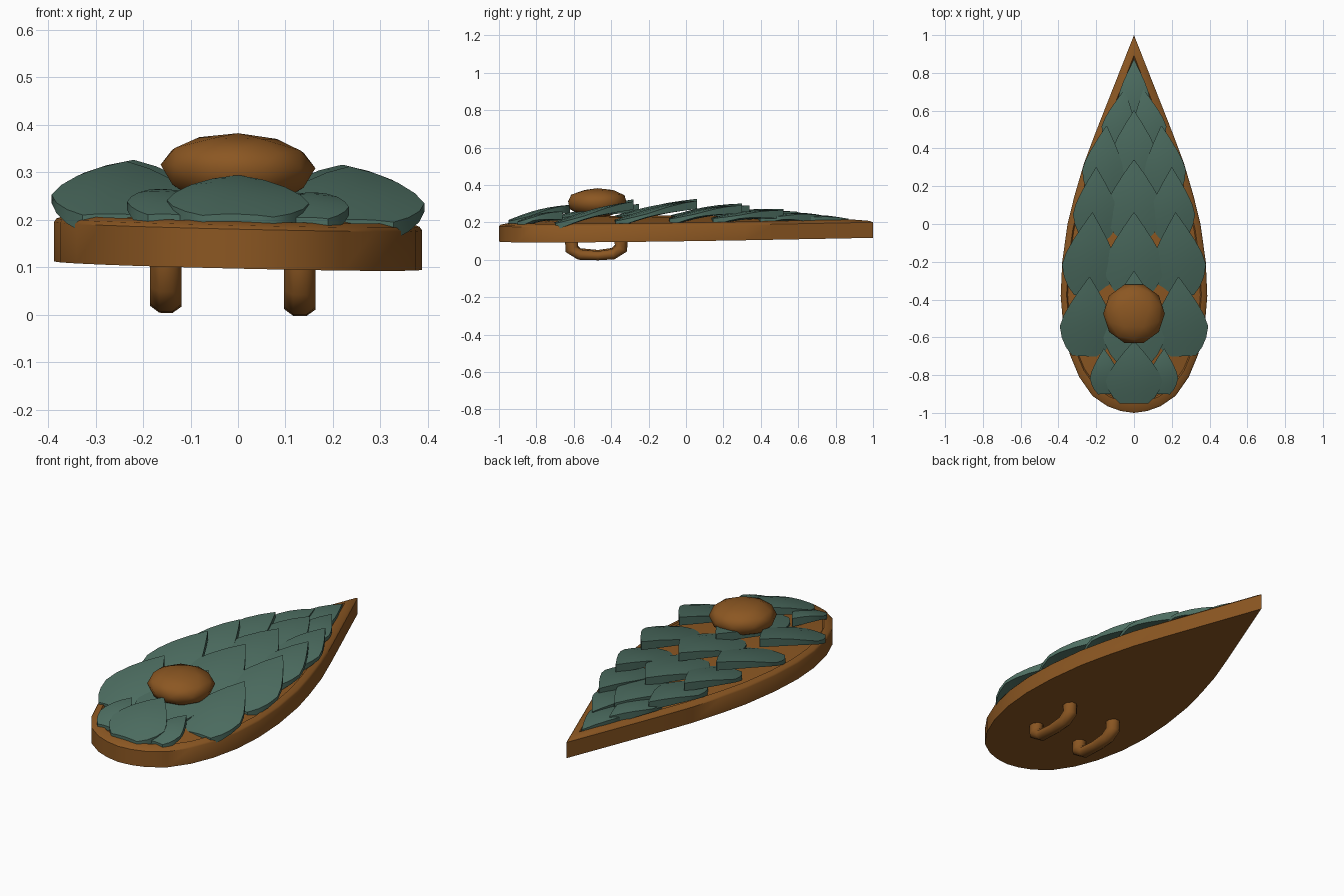
import bpy, bmesh, math
from mathutils import Vector, Matrix

if "Cube" in bpy.data.objects:
    bpy.data.objects.remove(bpy.data.objects["Cube"])


def material(name, rgb):
    m = bpy.data.materials.new(name)
    m.diffuse_color = (*rgb, 1)
    m.use_nodes = True
    m.node_tree.nodes["Principled BSDF"].inputs["Base Color"].default_value = m.diffuse_color
    return m


WOOD = material("warm brown", (0.26, 0.095, 0.016))
TEAL = material("grey teal", (0.074, 0.155, 0.12))


def finish(bm, name, mat, angle=40):
    """Lean the part slightly like the whole shield, then make the object."""
    for v in bm.verts:
        v.co.z += -0.023 * v.co.x + 0.01 * v.co.y
    bmesh.ops.recalc_face_normals(bm, faces=bm.faces)
    me = bpy.data.meshes.new(name)
    bm.to_mesh(me)
    bm.free()
    me.materials.append(mat)
    ob = bpy.data.objects.new(name, me)
    bpy.context.collection.objects.link(ob)
    bpy.ops.object.select_all(action='DESELECT')
    ob.select_set(True)
    bpy.context.view_layer.objects.active = ob
    bpy.ops.object.shade_smooth_by_angle(angle=math.radians(angle))
    return ob


def loft(bm, rings):
    rows = [[bm.verts.new(p) for p in r] for r in rings]
    n = len(rows[0])
    for a, b in zip(rows, rows[1:]):
        for i in range(n):
            j = (i + 1) % n
            bm.faces.new((a[i], a[j], b[j], b[i]))
    bm.faces.new(rows[0])
    bm.faces.new(rows[-1])


# Teardrop board with a raised rim and a domed face
half = [(0.07, -0.99), (0.14, -0.965), (0.22, -0.91), (0.29, -0.81), (0.34, -0.69),
        (0.375, -0.54), (0.388, -0.38), (0.38, -0.2), (0.352, 0.0), (0.315, 0.15),
        (0.265, 0.32), (0.205, 0.48), (0.15, 0.62), (0.075, 0.81)]
outline = [(0, -1)] + half + [(0, 1)] + [(-x, y) for x, y in reversed(half)]
profile = [(1.0, 0.107), (1.0, 0.19), (0.985, 0.198), (0.92, 0.206),
           (0.905, 0.196), (0.7, 0.213), (0.4, 0.232), (0.1, 0.238)]

bm = bmesh.new()
loft(bm, [[(x * s, -0.35 + (y + 0.35) * s, z) for x, y in outline] for s, z in profile])
finish(bm, "shield_board", WOOD)


# Leaf scales, tips lifted off the board
def dome(x, y):
    return 0.195 + 0.04 * (1 - (x / 0.38) ** 2 - ((y + 0.2) / 1.1) ** 2)


STATIONS = [(0, 0.5), (0.1, 0.74), (0.22, 0.91), (0.36, 1.0), (0.5, 0.88),
            (0.65, 0.66), (0.82, 0.36), (1.0, 0.015)]


def scale(name, tip, base, w, tip_z):
    tip, base = Vector(tip), Vector(base)
    axis = tip - base
    side = Vector((axis.y, -axis.x)).normalized()
    z0 = dome(*base) + 0.005
    rings = []
    for t, k in STATIONS:
        c = base + axis * t
        z = z0 + (tip_z - z0) * t + 0.016 * math.sin(math.pi * t)
        top, low = [], []
        for u in (-1, -0.55, 0, 0.55, 1):
            p = c + side * (u * k * w)
            drop = 0.12 * w * (u * k) ** 2
            thick = 0.044 * (1 - 0.6 * (u * k) ** 2)
            top.append((p.x, p.y, z - drop))
            low.append((p.x, p.y, z - drop - thick))
        rings.append(top + low[::-1])
    bm = bmesh.new()
    loft(bm, rings)
    finish(bm, name, TEAL, 50)


# tip y, base y, half width, tip height
centre_scales = [(-0.62, -0.95, 0.15, 0.3), (-0.25, -0.74, 0.17, 0.3),
                 (0.06, -0.38, 0.16, 0.315), (0.34, -0.08, 0.155, 0.287),
                 (0.60, 0.22, 0.125, 0.25), (0.87, 0.54, 0.085, 0.21)]
for i, (t, b, w, z) in enumerate(centre_scales):
    scale(f"centre_scale_{i + 1}", (0, t), (0, b), w, z)

side_scales = [((0.16, -0.66), (0.15, -0.9), 0.08, 0.268),
               ((0.235, -0.28), (0.255, -0.7), 0.145, 0.32),
               ((0.22, 0.06), (0.245, -0.38), 0.145, 0.32),
               ((0.2, 0.3), (0.205, -0.09), 0.12, 0.293),
               ((0.145, 0.52), (0.175, 0.14), 0.11, 0.262),
               ((0.05, 0.71), (0.1, 0.39), 0.09, 0.233)]
for i, (t, b, w, z) in enumerate(side_scales):
    for sx, label in ((1, "right"), (-1, "left")):
        scale(f"{label}_scale_{i + 1}", (sx * t[0], t[1]), (sx * b[0], b[1]), w, z)

# Flattened round boss with a low faceted crown
bm = bmesh.new()
bmesh.ops.create_icosphere(bm, subdivisions=2, radius=1)
bmesh.ops.rotate(bm, verts=bm.verts, matrix=Matrix.Rotation(math.pi / 2, 3, 'Z'))
for v in bm.verts:
    depth = 0.07 if v.co.z > 0 else 0.09
    v.co = (v.co.x * 0.163, v.co.y * 0.163 - 0.475, v.co.z * depth + 0.317)
finish(bm, "boss", WOOD, 60)

# Two grip handles underneath
path = [(-0.61, 0.13, 0.04), (-0.612, 0.065, 0.038), (-0.57, 0.036, 0.03),
        (-0.47, 0.029, 0.026), (-0.39, 0.036, 0.03), (-0.347, 0.065, 0.038),
        (-0.349, 0.13, 0.04)]
for hx, label in ((-0.152, "left"), (0.13, "right")):
    bm = bmesh.new()
    rings = []
    for i, (y, z, rad) in enumerate(path):
        a = Vector(path[max(i - 1, 0)][:2])
        b = Vector(path[min(i + 1, len(path) - 1)][:2])
        d = (b - a).normalized()
        n = Vector((-d.y, d.x))
        r = []
        for k in range(8):
            ang = math.tau * (k + 0.5) / 8
            q = n * (rad * math.sin(ang))
            r.append((hx + 0.036 * math.cos(ang), y + q.x, z + q.y))
        rings.append(r)
    loft(bm, rings)
    finish(bm, f"{label}_handle", WOOD, 60)
